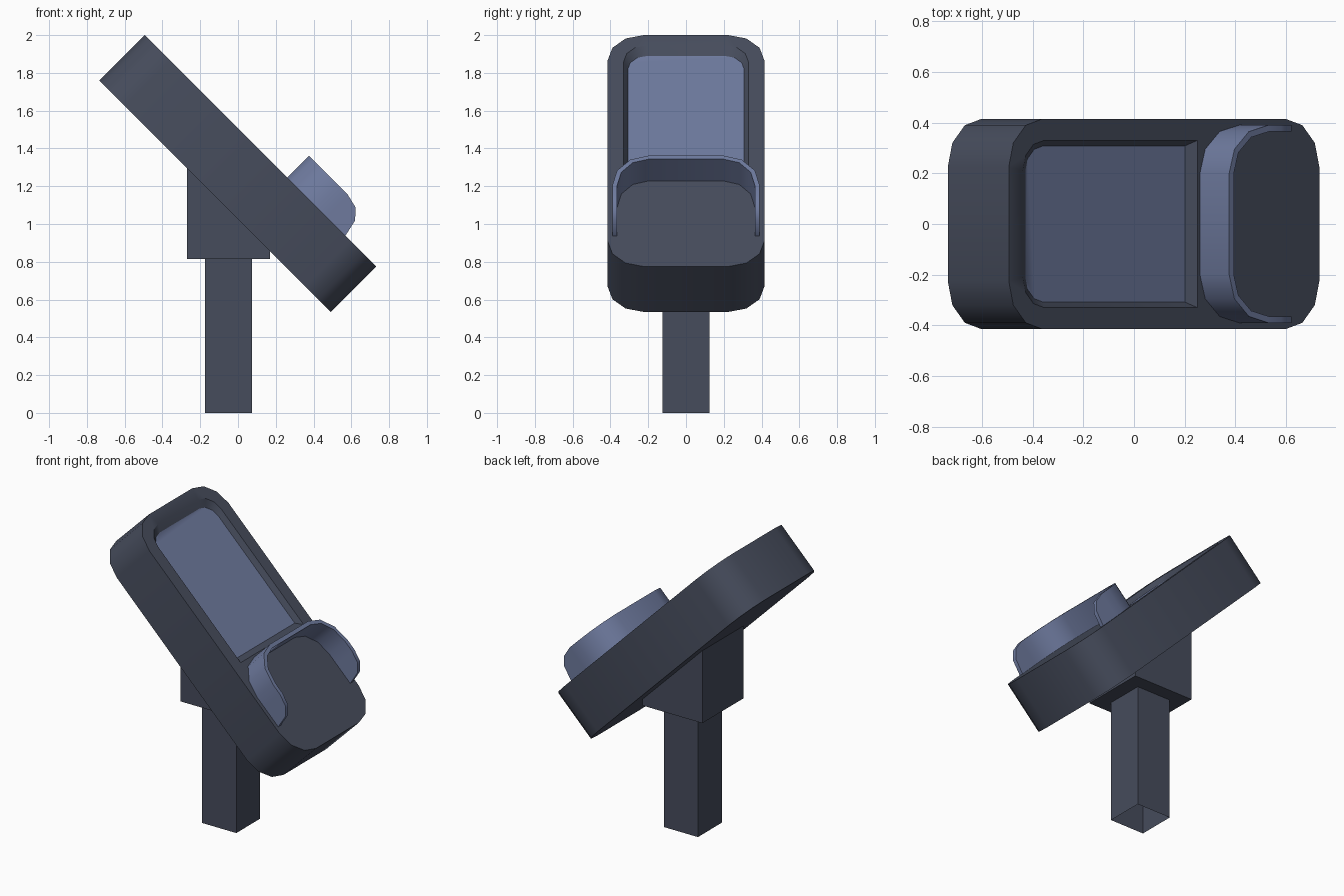
import bpy, bmesh, math
from mathutils import Vector

if "Cube" in bpy.data.objects:
    bpy.data.objects.remove(bpy.data.objects["Cube"])

S = math.sqrt(0.5)
CENTRE = Vector((0.1185, 0, 1.3875))      # middle of the tilted top face


def material(name, srgb):
    m = bpy.data.materials.new(name)
    lin = [((c / 255 + 0.055) / 1.055) ** 2.4 for c in srgb]
    m.diffuse_color = (*lin, 1)
    m.use_nodes = True
    m.node_tree.nodes["Principled BSDF"].inputs["Base Color"].default_value = m.diffuse_color
    return m


BODY = material("dark slate", (70, 76, 92))
GLASS = material("blue grey", (110, 122, 158))


def tilt(u, y, h):
    """u runs down the slope, h is height off the tilted face."""
    return CENTRE + Vector((S * (u + h), y, S * (h - u)))


def finish(name, bm, mats, smooth=False):
    bmesh.ops.recalc_face_normals(bm, faces=bm.faces)
    me = bpy.data.meshes.new(name)
    bm.to_mesh(me)
    bm.free()
    for m in mats:
        me.materials.append(m)
    ob = bpy.data.objects.new(name, me)
    bpy.context.collection.objects.link(ob)
    if smooth:
        bpy.ops.object.select_all(action='DESELECT')
        ob.select_set(True)
        bpy.context.view_layer.objects.active = ob
        bpy.ops.object.shade_smooth_by_angle(angle=math.radians(35))
    return ob


def rounded(u0, u1, w, r_top, r_low, n=3):
    """Rounded rectangle outline; a zero radius gives a square corner."""
    pts = []
    for su, sy, r, a0 in ((1, 1, r_low, 0), (-1, 1, r_top, 90),
                          (-1, -1, r_top, 180), (1, -1, r_low, 270)):
        cu = (u1 - r) if su > 0 else (u0 + r)
        for i in range(n + 1 if r else 1):
            a = math.radians(a0 + 90 * i / n)
            pts.append((cu + r * math.cos(a), sy * (w - r) + r * math.sin(a))
                       if r else (cu, sy * w))
    return pts


def ring(bm, pts, h):
    return [bm.verts.new(tilt(u, y, h)) for u, y in pts]


def bridge(bm, a, b):
    n = len(a)
    for i in range(n):
        bm.faces.new((a[i], a[(i + 1) % n], b[(i + 1) % n], b[i]))


# tilted housing with a shallow recessed screen
bm = bmesh.new()
outline = rounded(-0.866, 0.866, 0.415, 0.19, 0.19)
top, low = ring(bm, outline, 0), ring(bm, outline, -0.34)
bridge(bm, top, low)
bm.faces.new(low)
rim = ring(bm, rounded(-0.788, 0.187, 0.33, 0.12, 0), 0)
floor = ring(bm, rounded(-0.742, 0.148, 0.308, 0.10, 0), -0.032)
bridge(bm, rim, floor)
screen = bm.faces.new(floor)
screen.material_index = 1
edges = [bm.edges.get((l[i - 1], l[i])) for l in (top, rim) for i in range(len(l))]
bmesh.ops.triangle_fill(bm, edges=edges, use_beauty=True, normal=(S, 0, S))
finish("housing", bm, [BODY, GLASS], smooth=True)


# raised visor: a thin U-shaped wall with rounded-off open ends
def visor_path(t):
    H = 0.163
    half = [(0.636, 0.39 - t, 0.002), (0.615, 0.39 - t, 0.095),
            (0.566, 0.39 - t, 0.145), (0.491, 0.39 - t, H)]
    for i in range(4):
        a = math.radians(30 * i)
        half.append((0.42 - (0.22 - t) * math.sin(a),
                     0.20 + (0.19 - t) * math.cos(a), H))
    return half + [(u, -y, h) for u, y, h in reversed(half)]


bm = bmesh.new()
walls = []
for t in (0, 0.026):
    path = visor_path(t)
    walls.append(([bm.verts.new(tilt(u, y, 0)) for u, y, h in path],
                  [bm.verts.new(tilt(u, y, h)) for u, y, h in path]))
(ob_, ot), (ib, it) = walls
for i in range(len(ot) - 1):
    j = i + 1
    bm.faces.new((ob_[i], ob_[j], ot[j], ot[i]))
    bm.faces.new((ib[j], ib[i], it[i], it[j]))
    bm.faces.new((ot[i], ot[j], it[j], it[i]))
for i in (0, -1):
    bm.faces.new((ob_[i], ot[i], it[i], ib[i]))
finish("visor", bm, [GLASS], smooth=True)

# wedge bracket, cut to the slope of the housing underside
bm = bmesh.new()
prof = [(-0.27, 0.815), (0.17, 0.815), (0.17, 0.857), (-0.27, 1.297)]
front, back = ([bm.verts.new((x, y, z)) for x, z in prof] for y in (-0.215, 0.215))
bridge(bm, front, back)
bm.faces.new(front)
bm.faces.new(back)
finish("bracket", bm, [BODY])

# square post, open at the ends
bm = bmesh.new()
sq = [(-0.175, -0.125), (0.075, -0.125), (0.075, 0.125), (-0.175, 0.125)]
bottom, upper = ([bm.verts.new((x, y, z)) for x, y in sq] for z in (0, 0.815))
bridge(bm, bottom, upper)
finish("post", bm, [BODY])
